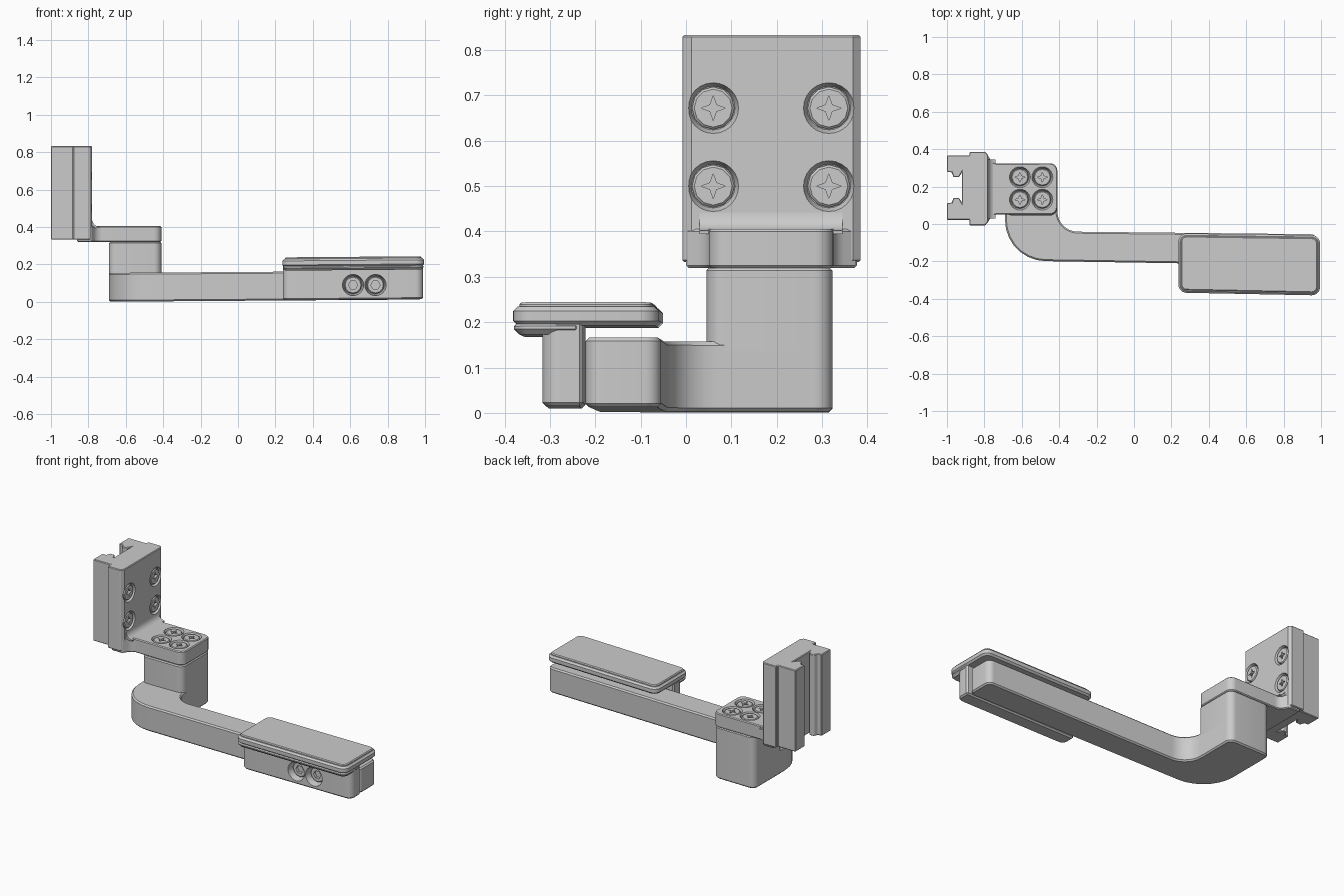
import bpy, bmesh, math
from math import pi, sin, cos, tan
from mathutils import Vector, Matrix

if "Cube" in bpy.data.objects:
    bpy.data.objects.remove(bpy.data.objects["Cube"])


def link(name, bm):
    bmesh.ops.recalc_face_normals(bm, faces=bm.faces)
    me = bpy.data.meshes.new(name)
    bm.to_mesh(me)
    bm.free()
    ob = bpy.data.objects.new(name, me)
    bpy.context.collection.objects.link(ob)
    return ob


def bake(ob):
    bpy.context.view_layer.update()
    dg = bpy.context.evaluated_depsgraph_get()
    me = bpy.data.meshes.new_from_object(ob.evaluated_get(dg))
    ob.modifiers.clear()
    ob.data = me


def rounded(pts, steps=7):
    """Outline from (x, y[, corner radius]) points."""
    out, n = [], len(pts)
    for i, q in enumerate(pts):
        p = Vector(q[:2])
        r = q[2] if len(q) > 2 else 0
        if r == 0:
            out.append(p)
            continue
        u = (Vector(pts[i - 1][:2]) - p).normalized()
        v = (Vector(pts[(i + 1) % n][:2]) - p).normalized()
        half = u.angle(v) / 2
        c = p + (u + v).normalized() * r / sin(half)
        a, b = p + u * r / tan(half) - c, p + v * r / tan(half) - c
        phi = pi - 2 * half
        for k in range(steps + 1):
            t = k / steps
            out.append(c + (a * sin((1 - t) * phi) + b * sin(t * phi)) / sin(phi))
    return out


def prism(name, pts, lo, hi, bevel=0.0, axis='z', tilt=0.0, pivot=0.0):
    """Extrude an outline along z (or y), optionally tilted along x."""
    bm = bmesh.new()
    rings = []
    for h in (lo, hi):
        rings.append([bm.verts.new((p[0], p[1], h + tilt * (p[0] - pivot)) if axis == 'z'
                                   else (p[0], h, p[1])) for p in rounded(pts)])
    n = len(rings[0])
    bm.faces.new(rings[0])
    bm.faces.new(rings[1])
    for i in range(n):
        j = (i + 1) % n
        bm.faces.new((rings[0][i], rings[0][j], rings[1][j], rings[1][i]))
    ob = link(name, bm)
    if bevel:
        m = ob.modifiers.new('bevel', 'BEVEL')
        m.width, m.segments, m.limit_method, m.angle_limit = bevel, 1, 'ANGLE', math.radians(50)
        bake(ob)
    return ob


def cut(ob, cutter):
    m = ob.modifiers.new('cut', 'BOOLEAN')
    m.operation, m.solver, m.object = 'DIFFERENCE', 'EXACT', cutter
    bake(ob)
    bpy.data.objects.remove(cutter)


def polar(n, *radii):
    return [(radii[i % len(radii)] * cos(2 * pi * i / n),
             radii[i % len(radii)] * sin(2 * pi * i / n)) for i in range(n)]


def head_mesh(recess):
    ob = prism('screw_head', polar(12, 0.047), -0.03, -0.003, 0.005)
    cut(ob, prism('recess', recess, -0.02, 0.01))
    me = ob.data
    bpy.data.objects.remove(ob)
    return me


def screw(name, body, loc, rot, head, depth=0.0):
    """Countersunk hole in body with a screw head sunk in it."""
    mat = Matrix.Translation(loc) @ rot.to_4x4()
    bm = bmesh.new()
    bmesh.ops.create_cone(bm, cap_ends=True, segments=24, radius1=0.048, radius2=0.058,
                          depth=0.025 + depth)
    bmesh.ops.translate(bm, verts=bm.verts, vec=(0, 0, -0.0075 - depth / 2))
    bm.transform(mat)
    cut(body, link('hole', bm))
    ob = bpy.data.objects.new(name, head)
    bpy.context.collection.objects.link(ob)
    ob.matrix_world = mat @ Matrix.Translation((0, 0, -depth))


# rail clamp block with undercut slot and wider front flange
slot = [(-1, .277), (-.975, .277), (-.965, .25), (-.935, .25), (-.92, .277)]
slot += [(x, .39 - y) for x, y in reversed(slot)]
clamp = prism('rail_clamp', [(-1, .022), (-.88, .022), (-.88, -.008), (-.795, -.008),
                             (-.78, .012), (-.78, .368), (-.795, .385), (-.88, .385),
                             (-.88, .367), (-1, .367)] + slot, .333, .833, .004)

# mounting tongue flaring into the clamp
tongue = prism('mount_tongue', [(-.86, 0), (-.787, 0), (-.755, .052, .05), (-.41, .05, .04),
                                (-.41, .325, .04), (-.755, .323, .05), (-.787, .377),
                                (-.86, .377)], .32, .405, .005)

# concave fillet between clamp face and tongue
arc = [(-.74 + .04 * cos(a), .442 + .04 * sin(a)) for a in
       [pi + k * pi / 12 for k in range(7)]]
prism('clamp_fillet', arc + [(-.74, .395), (-.79, .395), (-.79, .442)], .03, .345, axis='y')

# post under the tongue
prism('post', [(-.69, .045, .04), (-.41, .045, .04), (-.41, .323, .04), (-.69, .323, .04)],
      .13, .32, .006)

# curved arm
prism('arm', [(-.69, .323, .04), (-.69, -.195, .22), (.98, -.222, .035), (.98, -.055, .035),
              (-.41, -.04, .11), (-.41, .323, .04)], .001, .155, .008, tilt=.007, pivot=-.7)

# side bracket, pad lip, pad and pad cap
kw = dict(tilt=.008, pivot=.6)
bracket = prism('pad_bracket', [(.24, -.31, .04), (.99, -.317, .04), (.99, -.227),
                                (.24, -.222)], .012, .2, .008, **kw)
prism('pad_lip', [(.24, -.367, .04), (.992, -.38, .04), (.992, -.232), (.24, -.225)],
      .17, .2, .012, **kw)
for name, d, lo, hi, bev in (('pad', 0, .19, .232, .01), ('pad_cap', .014, .225, .241, .005)):
    prism(name, [(.237 + d, -.367 + d, .045 - d), (.995 - d, -.382 + d, .045 - d),
                 (.995 - d, -.06 - d, .045 - d), (.237 + d, -.05 - d, .045 - d)],
          lo, hi, bev, **kw)

# screws: cross recess on clamp and tongue, hex socket on bracket
cross = head_mesh(polar(8, .027, .01))
hexed = head_mesh(polar(6, .025))
to_x, to_front = Matrix.Rotation(pi / 2, 3, 'Y'), Matrix.Rotation(pi / 2, 3, 'X')
for y in (.06, .315):
    for z in (.5, .672):
        screw('clamp_screw', clamp, (-.78, y, z), to_x, cross)
for x in (-.61, -.49):
    for y in (.13, .25):
        screw('tongue_screw', tongue, (x, y, .405), Matrix.Identity(3), cross)
for x in (.615, .735):
    screw('bracket_screw', bracket, (x, -.315, .09), to_front, hexed, .03)

# smooth the rounded corners, keep edges crisp
bpy.ops.object.select_all(action='SELECT')
bpy.context.view_layer.objects.active = clamp
bpy.ops.object.shade_smooth_by_angle(angle=math.radians(25))
